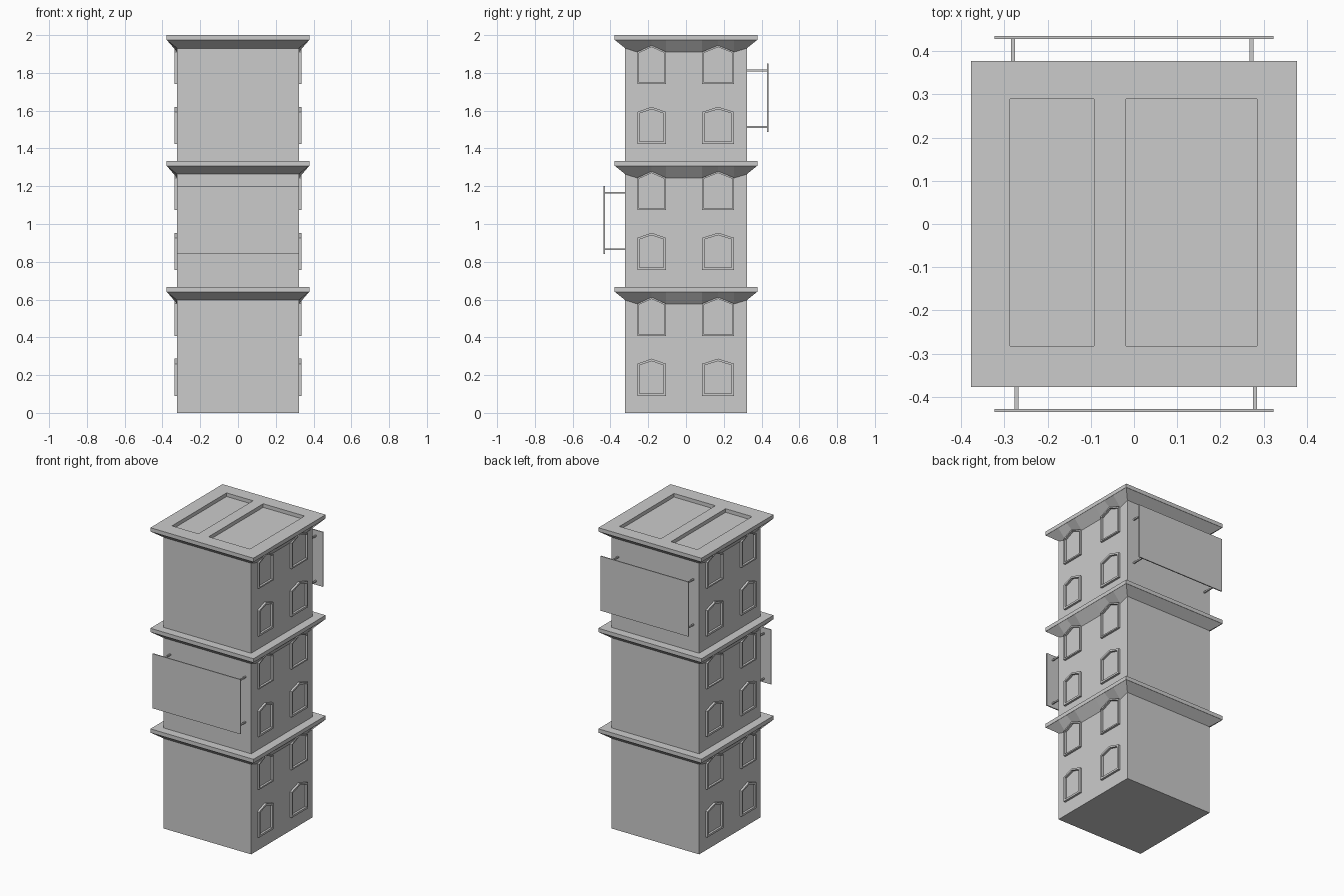
import bpy, bmesh
from mathutils import Vector

if "Cube" in bpy.data.objects:
    bpy.data.objects.remove(bpy.data.objects["Cube"])

FLOOR = 2 / 3      # storey height
W, R = 0.322, 0.378  # wall and ledge half widths


def finish(name, bm, mirror=False):
    bmesh.ops.recalc_face_normals(bm, faces=bm.faces)
    me = bpy.data.meshes.new(name)
    bm.to_mesh(me)
    bm.free()
    ob = bpy.data.objects.new(name, me)
    bpy.context.collection.objects.link(ob)
    if mirror:
        m = ob.modifiers.new("mirror", 'MIRROR')
        m.use_axis = (True, False, False)
        m.use_mirror_merge = False
    return ob


def box(name, lo, hi):
    lo, hi = Vector(lo), Vector(hi)
    bm = bmesh.new()
    bmesh.ops.create_cube(bm, size=1)
    for v in bm.verts:
        v.co = (lo + hi) / 2 + v.co * (hi - lo)
    return finish(name, bm)


def bridge(bm, a, b):
    n = len(a)
    for i in range(n):
        bm.faces.new((a[i], a[(i + 1) % n], b[(i + 1) % n], b[i]))


def window(name, yc, half, z0, eave, peak, t):
    """Raised gabled frame on both side walls."""
    def gable(x, d):
        pts = ((-half + d, z0 + d), (half - d, z0 + d), (half - d, eave - d * .6),
               (0, peak - d), (-half + d, eave - d * .6))
        return [bm.verts.new((x, yc + y, z)) for y, z in pts]
    bm = bmesh.new()
    loops = [gable(W, 0), gable(W + .014, 0), gable(W + .014, t), gable(W, t)]
    for a, b in zip(loops, loops[1:] + loops[:1]):
        bridge(bm, a, b)
    finish(name, bm, mirror=True)


def flare(name, z):
    """Sloped soffit: straight front and back, notched over the side windows."""
    side = [(W, -W, .597), (W, -.258, .577), (W + .014, -.182, .611), (W, -.106, .577),
            (W, .085, .577), (W + .014, .17, .611), (W, .255, .577), (W, W, .597)]
    low = side + [(-x, y, h) for x, y, h in reversed(side)]
    bm = bmesh.new()
    a = [bm.verts.new((x, y, z + h)) for x, y, h in low]
    b = []
    for x, y, h in low:
        yy = y if abs(y) < W else (R if y > 0 else -R)
        b.append(bm.verts.new((R if x > 0 else -R, yy, z + .642)))
    bridge(bm, a, b)
    finish(name, bm)


# main tower
box("tower_walls", (-W, -W, 0), (W, W, 1.973))

# storeys: ledge, flared soffit, four windows per side
for i in range(3):
    z = i * FLOOR
    slab = box(f"ledge_{i}", (-R, -R, z + .641), (R, R, z + FLOOR))
    flare(f"soffit_{i}", z)
    for j, (yc, half) in enumerate(((-.182, .076), (.17, .085))):
        window(f"lower_window_{i}_{j}", yc, half, z + .09, z + .26, z + .287, .013)
        window(f"upper_window_{i}_{j}", yc, half, z + .407, z + .578, z + .612, .009)

# two shallow recesses in the roof
for x0, x1 in ((-.287, -.093), (-.018, .285)):
    cut = box("roof_cutter", (x0, -.282, 1.976), (x1, .29, 2.1))
    cut.hide_render = True
    m = slab.modifiers.new("recess", 'BOOLEAN')
    m.operation, m.object, m.solver = 'DIFFERENCE', cut, 'EXACT'
    bpy.context.view_layer.objects.active = slab
    bpy.ops.object.modifier_apply(modifier=m.name)
    bpy.data.objects.remove(cut)

# sign boards on four struts, front and back
for name, s, z0, z1 in (("front", -1, .84, 1.202), ("back", 1, 1.487, 1.849)):
    ys = sorted((s * .429, s * .436))
    box(name + "_board", (-.323, ys[0], z0), (.323, ys[1], z1))
    for x in (-s * .28, s * .272):
        for z in (z0 + .026, z1 - .036):
            ys2 = sorted((s * (W - .005), s * .431))
            box(name + "_strut", (x - .0045, ys2[0], z - .0045), (x + .0045, ys2[1], z + .0045))
